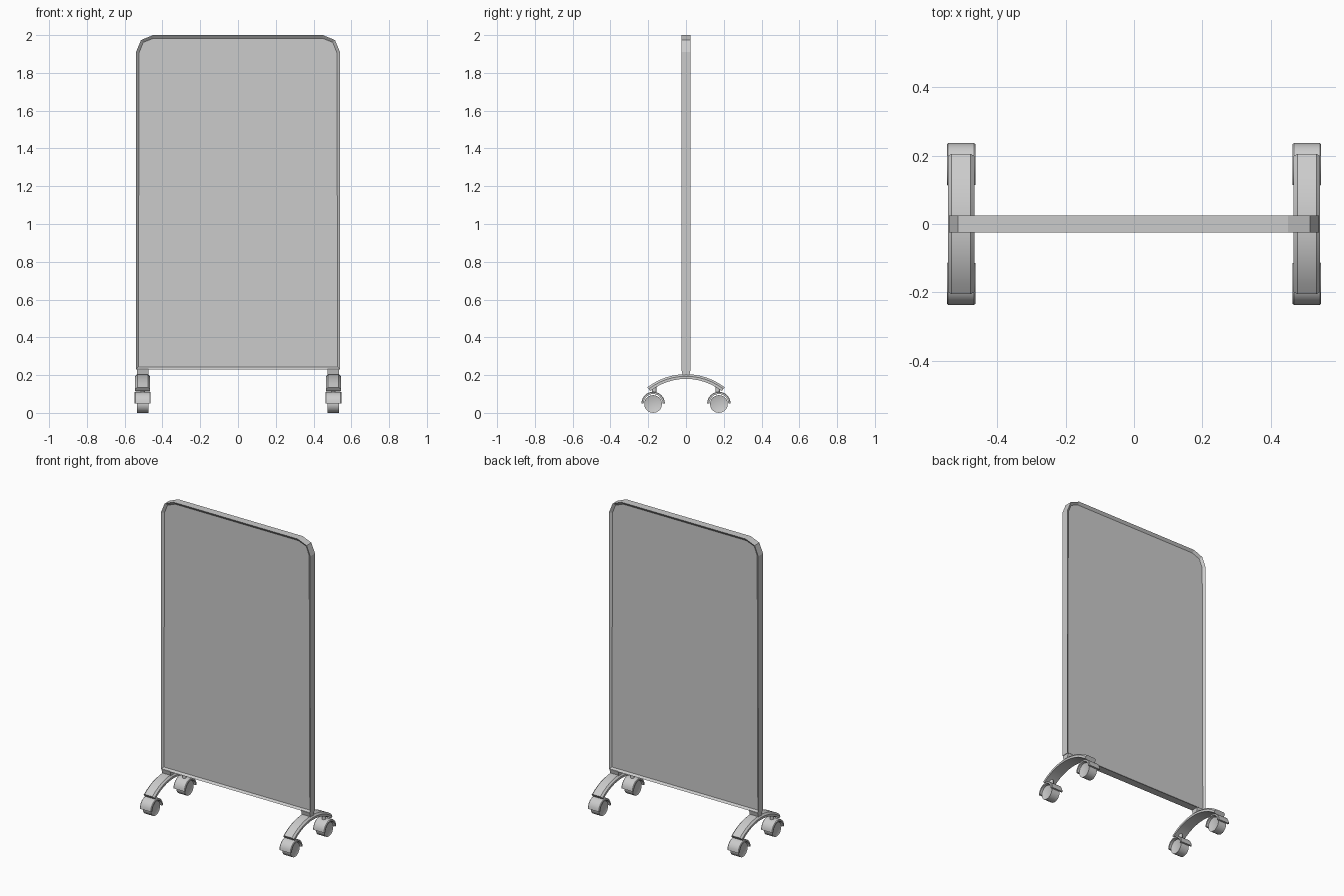
import bpy, bmesh, math
from mathutils import Matrix

if "Cube" in bpy.data.objects:
    bpy.data.objects.remove(bpy.data.objects["Cube"])

def finish(name, bm, smooth=False):
    bmesh.ops.recalc_face_normals(bm, faces=bm.faces)
    me = bpy.data.meshes.new(name)
    bm.to_mesh(me)
    bm.free()
    ob = bpy.data.objects.new(name, me)
    bpy.context.collection.objects.link(ob)
    if smooth:
        bpy.ops.object.select_all(action='DESELECT')
        ob.select_set(True)
        bpy.context.view_layer.objects.active = ob
        bpy.ops.object.shade_smooth_by_angle(angle=math.radians(35))
    return ob

def arc_sweep(name, section, a0, a1, steps, cx, cy, cz):
    """Sweep an (x, radius) section round the x axis; angle 90 points up."""
    bm = bmesh.new()
    rings = []
    for i in range(steps + 1):
        a = math.radians(a0 + (a1 - a0) * i / steps)
        rings.append([bm.verts.new((cx + x, cy + r * math.cos(a), cz + r * math.sin(a)))
                      for x, r in section])
    n = len(section)
    for r0, r1 in zip(rings, rings[1:]):
        for k in range(n):
            bm.faces.new((r0[k], r0[(k + 1) % n], r1[(k + 1) % n], r1[k]))
    bm.faces.new(rings[0])
    bm.faces.new(rings[-1][::-1])
    return finish(name, bm, True)

def cylinder(name, radius, depth, sides, loc, axis='Z', dish=0):
    bm = bmesh.new()
    rot = Matrix.Rotation(math.pi / 2, 4, 'Y') if axis == 'X' else Matrix()
    bmesh.ops.create_cone(bm, cap_ends=True, segments=sides, radius1=radius, radius2=radius,
                          depth=depth, matrix=Matrix.Translation(loc) @ rot)
    if dish:
        caps = [f for f in bm.faces if len(f.verts) == sides]
        bmesh.ops.inset_individual(bm, faces=caps, thickness=dish, depth=-0.003)
    return finish(name, bm, True)

# Framed panel with two-step corners and recessed faces on both sides
W, TOP, BOT, R, T = 0.54, 2.0, 0.23, 0.09, 0.025
corner = [(W - R + R * math.cos(a), TOP - R + R * math.sin(a))
          for a in (0, math.pi / 4, math.pi / 2)]
outline = [(-W, BOT), (W, BOT)] + corner + [(-x, z) for x, z in reversed(corner)]
bm = bmesh.new()
face = bm.faces.new([bm.verts.new((x, -T, z)) for x, z in outline])
ext = bmesh.ops.extrude_face_region(bm, geom=[face], use_keep_orig=True)
bmesh.ops.translate(bm, vec=(0, 2 * T, 0),
                    verts=[v for v in ext['geom'] if isinstance(v, bmesh.types.BMVert)])
bmesh.ops.recalc_face_normals(bm, faces=bm.faces)
big = [f for f in bm.faces if len(f.verts) == len(outline)]
bmesh.ops.inset_individual(bm, faces=big, thickness=0.017, depth=-0.013)
finish("framed_panel", bm)

for side, s in (("left", -1), ("right", 1)):
    cx = s * 0.505

    # Tapered neck between panel and foot
    bm = bmesh.new()
    bmesh.ops.create_cube(bm, size=1, matrix=Matrix.Translation((cx, 0, 0.215)) @
                          Matrix.Diagonal((0.062, 0.05, 0.034, 1)))
    for v in bm.verts:
        if v.co.z < 0.215:
            v.co.y *= 0.7
    finish(side + "_neck", bm)

    # Arched foot with chamfered upper edges
    arch = [(-0.039, 0.310), (-0.039, 0.324), (-0.028, 0.335),
            (0.028, 0.335), (0.039, 0.324), (0.039, 0.310)]
    arc_sweep(side + "_arched_foot", arch, 52.3, 127.7, 12, cx, 0, 0.205 - 0.335)

    # Casters: stem, fender, wheel and axle
    for end, e in (("front", -1), ("back", 1)):
        cy, tag = e * 0.174, side + "_" + end
        cylinder(tag + "_stem", 0.012, 0.05, 12, (cx, e * 0.168, 0.127))
        fender = [(-0.042, 0.050), (-0.042, 0.059), (-0.038, 0.062),
                  (0.038, 0.062), (0.042, 0.059), (0.042, 0.050)]
        arc_sweep(tag + "_fender", fender, 0, 180, 12, cx, cy, 0.050)
        cylinder(tag + "_wheel", 0.047, 0.06, 20, (cx, cy, 0.047), 'X', 0.006)
